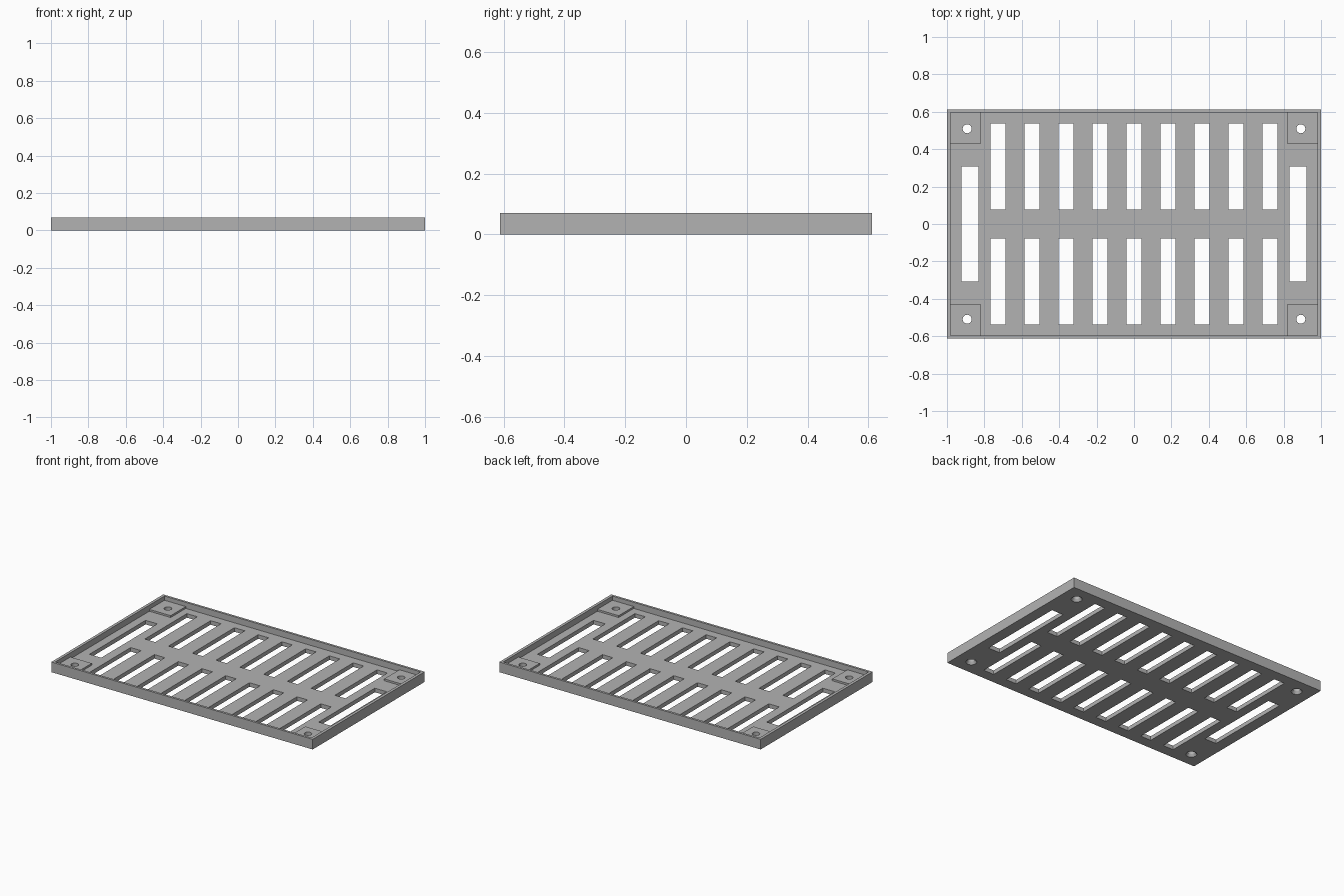
import bpy
import bmesh
import math
from mathutils import Matrix

cube = bpy.data.objects.get("Cube")
if cube:
    bpy.data.objects.remove(cube, do_unlink=True)

HALF_X, HALF_Y, HEIGHT = 1.0, 0.612, 0.07
IN_X, IN_Y = 0.98, 0.596        # inside faces of the rim
PAD_X, PAD_Y = 0.817, 0.431     # inner edges of the corner pads
FLOOR, PAD_TOP = 0.028, 0.041
ABOVE, BELOW = 0.2, -0.1        # cutter overshoot

grey = bpy.data.materials.new("matte_grey")
grey.use_nodes = True
grey.diffuse_color = (0.45, 0.45, 0.45, 1)
grey.node_tree.nodes["Principled BSDF"].inputs["Base Color"].default_value = grey.diffuse_color


def add_box(bm, x0, x1, y0, y1, z0, z1):
    m = Matrix.Translation(((x0 + x1) / 2, (y0 + y1) / 2, (z0 + z1) / 2))
    m = m @ Matrix.Diagonal((x1 - x0, y1 - y0, z1 - z0, 1))
    bmesh.ops.create_cube(bm, size=1, matrix=m)


def add_cone(bm, x, y, z0, z1, r0, r1):
    bmesh.ops.create_cone(bm, cap_ends=True, segments=32, radius1=r0, radius2=r1,
                          depth=z1 - z0, matrix=Matrix.Translation((x, y, (z0 + z1) / 2)))


def make_object(name, bm):
    mesh = bpy.data.meshes.new(name)
    bm.to_mesh(mesh)
    bm.free()
    mesh.materials.append(grey)
    ob = bpy.data.objects.new(name, mesh)
    bpy.context.collection.objects.link(ob)
    return ob


# Solid block that becomes the tray
bm = bmesh.new()
add_box(bm, -HALF_X, HALF_X, -HALF_Y, HALF_Y, 0, HEIGHT)
tray = make_object("vented_tray", bm)
cutters = []


def cut(name, bm):
    ob = make_object(name, bm)
    ob.hide_render = True
    mod = tray.modifiers.new(name, "BOOLEAN")
    mod.operation = "DIFFERENCE"
    mod.solver = "EXACT"
    mod.object = ob
    cutters.append(ob)


# Recess inside the rim, deeper everywhere except the corner pads
for name, x, y, z in (("rim_recess", IN_X, IN_Y, PAD_TOP),
                      ("long_recess", IN_X, PAD_Y, FLOOR),
                      ("wide_recess", PAD_X, IN_Y, FLOOR)):
    bm = bmesh.new()
    add_box(bm, -x, x, -y, y, z, ABOVE)
    cut(name, bm)

# Two rows of vent slots and one long slot at each end
bm = bmesh.new()
for i in range(9):
    x = (i - 4) * 0.1818
    for y0, y1 in ((0.077, 0.537), (-0.537, -0.077)):
        add_box(bm, x - 0.04, x + 0.04, y0, y1, BELOW, ABOVE)
for side in (-1, 1):
    x = side * 0.877
    add_box(bm, x - 0.045, x + 0.045, -0.307, 0.307, BELOW, ABOVE)
cut("vent_slots", bm)

# Screw holes, widened underneath
corners = [(sx * 0.892, sy * 0.509) for sx in (-1, 1) for sy in (-1, 1)]
bm = bmesh.new()
for x, y in corners:
    add_cone(bm, x, y, BELOW, ABOVE, 0.024, 0.024)
cut("screw_holes", bm)
bm = bmesh.new()
for x, y in corners:
    add_cone(bm, x, y, -0.01, 0.018, 0.041, 0.023)
cut("countersinks", bm)

# Bake the cuts and remove the cutters
bpy.context.view_layer.update()
graph = bpy.context.evaluated_depsgraph_get()
baked = bpy.data.meshes.new_from_object(tray.evaluated_get(graph))
tray.modifiers.clear()
tray.data = baked
baked.name = "vented_tray"
for ob in cutters:
    bpy.data.objects.remove(ob, do_unlink=True)

bpy.ops.object.select_all(action="DESELECT")
tray.select_set(True)
bpy.context.view_layer.objects.active = tray
bpy.ops.object.shade_smooth_by_angle(angle=math.radians(30))
